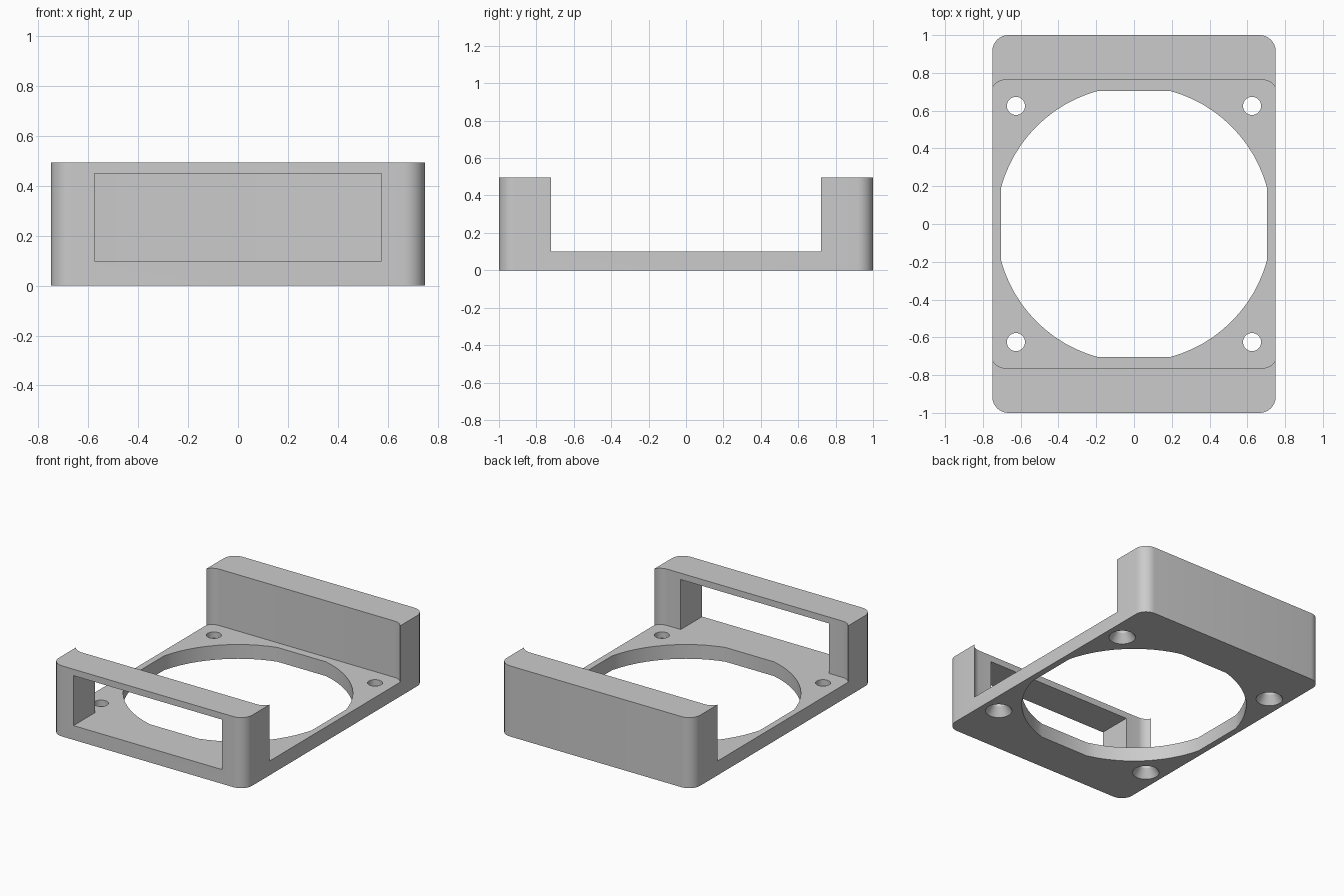
import bpy, bmesh, math

cube = bpy.data.objects.get("Cube")
if cube:
    bpy.data.objects.remove(cube, do_unlink=True)

HALF_X, HALF_Y = 0.75, 1.0
HEIGHT, FLOOR = 0.495, 0.1
HOLE = 0.625                      # screw hole offset in x and y

grey = bpy.data.materials.new("plain grey")
grey.use_nodes = True
colour = (0.6, 0.6, 0.6, 1)
grey.diffuse_color = colour
grey.node_tree.nodes["Principled BSDF"].inputs["Base Color"].default_value = colour


def prism(name, outline, z0, z1):
    """Extrude a flat outline upwards from z0 to z1."""
    bm = bmesh.new()
    face = bm.faces.new([bm.verts.new((x, y, z0)) for x, y in outline])
    top = bmesh.ops.extrude_face_region(bm, geom=[face])["geom"]
    verts = [v for v in top if isinstance(v, bmesh.types.BMVert)]
    bmesh.ops.translate(bm, verts=verts, vec=(0, 0, z1 - z0))
    bmesh.ops.recalc_face_normals(bm, faces=bm.faces)
    mesh = bpy.data.meshes.new(name)
    bm.to_mesh(mesh)
    bm.free()
    obj = bpy.data.objects.new(name, mesh)
    mesh.materials.append(grey)
    bpy.context.collection.objects.link(obj)
    return obj


def rounded(hx, hy, r, steps=8):
    """Rectangle outline with rounded corners."""
    points = []
    for q, (sx, sy) in enumerate([(1, 1), (-1, 1), (-1, -1), (1, -1)]):
        for i in range(steps + 1):
            a = math.pi / 2 * (q + i / steps)
            points.append((sx * (hx - r) + r * math.cos(a),
                           sy * (hy - r) + r * math.sin(a)))
    return points


def clipped_circle(r, flat, steps=12):
    """Circle outline cut off by four flats."""
    start = math.acos(flat / r)
    sweep = math.pi / 2 - 2 * start
    angles = [q * math.pi / 2 + start + sweep * i / steps
              for q in range(4) for i in range(steps + 1)]
    return [(r * math.cos(a), r * math.sin(a)) for a in angles]


def countersink(x, y):
    """Screw hole that widens towards the underside."""
    bm = bmesh.new()
    rings = []
    for r, z in [(0.09, -0.005), (0.048, 0.06), (0.048, 0.2)]:
        angles = [math.tau * i / 32 for i in range(32)]
        rings.append([bm.verts.new((x + r * math.cos(a), y + r * math.sin(a), z))
                      for a in angles])
    for low, high in zip(rings, rings[1:]):
        for i in range(32):
            j = (i + 1) % 32
            bm.faces.new((low[i], low[j], high[j], high[i]))
    bm.faces.new(rings[0][::-1])
    bm.faces.new(rings[-1])
    mesh = bpy.data.meshes.new("screw_hole_cutter")
    bm.to_mesh(mesh)
    bm.free()
    mesh.materials.append(grey)
    obj = bpy.data.objects.new("screw_hole_cutter", mesh)
    bpy.context.collection.objects.link(obj)
    return obj


# Solid block with rounded upright corners
body = prism("mounting_frame", rounded(HALF_X, HALF_Y, 0.085), 0, HEIGHT)

# Open pocket between the end walls, front window, fan opening, screw holes
window = [(-0.575, -1.2), (0.575, -1.2), (0.575, -0.5), (-0.575, -0.5)]
cutters = [
    prism("pocket_cutter", rounded(0.76, 0.763, 0.08), FLOOR, 1),
    prism("window_cutter", window, FLOOR, 0.45),
    prism("opening_cutter", clipped_circle(0.73, 0.705), -0.2, 0.3),
]
cutters += [countersink(sx * HOLE, sy * HOLE) for sx in (-1, 1) for sy in (-1, 1)]

bpy.ops.object.select_all(action="DESELECT")
body.select_set(True)
bpy.context.view_layer.objects.active = body
for cutter in cutters:
    cutter.hide_render = True
    mod = body.modifiers.new("cut", "BOOLEAN")
    mod.operation = "DIFFERENCE"
    mod.solver = "EXACT"
    mod.object = cutter
    bpy.ops.object.modifier_apply(modifier=mod.name)
    bpy.data.objects.remove(cutter, do_unlink=True)

bpy.ops.object.shade_smooth_by_angle(angle=math.radians(30))
